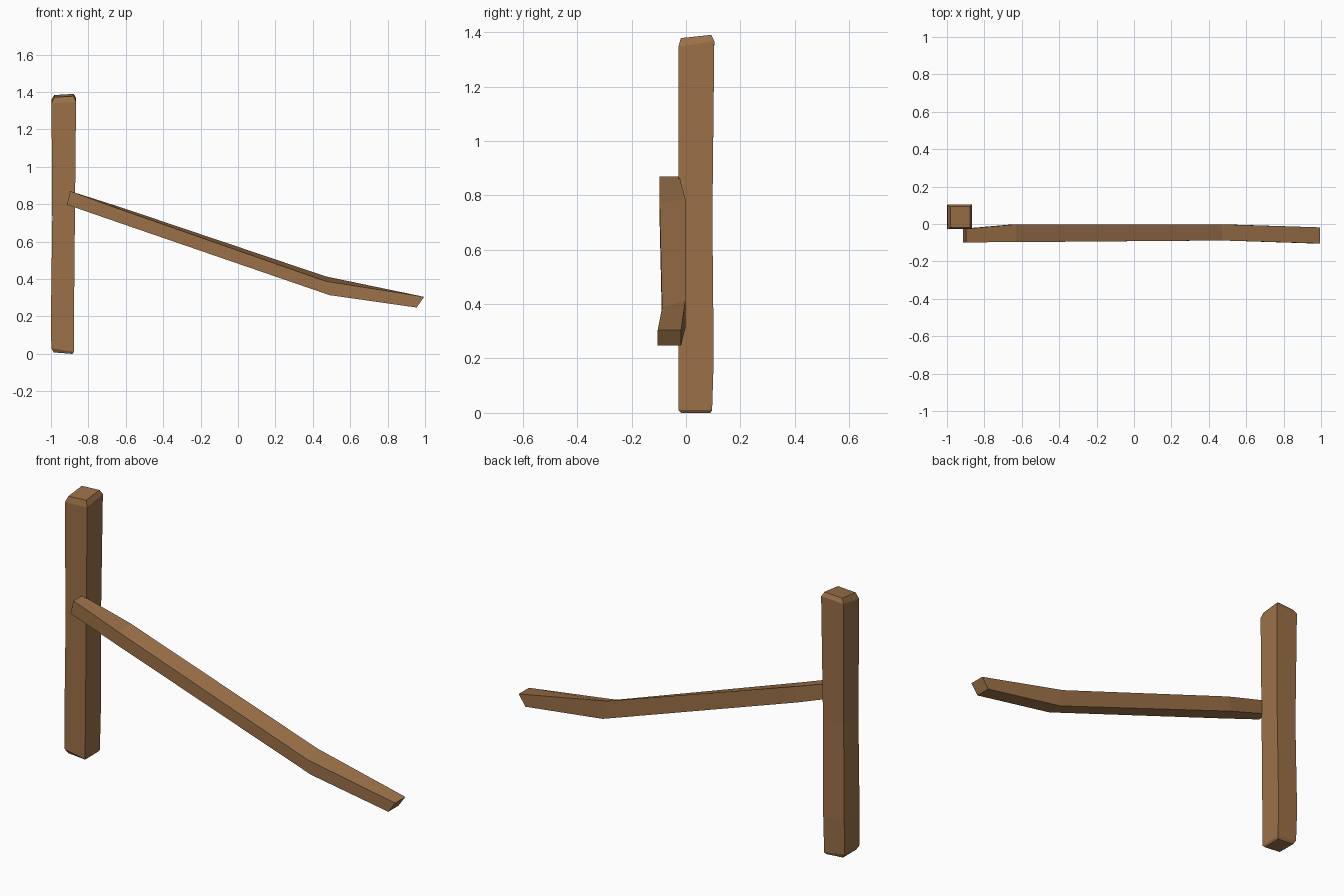
import bpy, bmesh

if "Cube" in bpy.data.objects:
    bpy.data.objects.remove(bpy.data.objects["Cube"])

wood = bpy.data.materials.new("brown wood")
wood.diffuse_color = (0.33, 0.165, 0.066, 1)
wood.use_nodes = True
wood.node_tree.nodes["Principled BSDF"].inputs["Base Color"].default_value = wood.diffuse_color


def loft(name, rings):
    """Skin a list of four-cornered rings and cap both ends."""
    bm = bmesh.new()
    loops = [[bm.verts.new(p) for p in ring] for ring in rings]
    for a, b in zip(loops, loops[1:]):
        for i in range(4):
            j = (i + 1) % 4
            bm.faces.new((a[i], a[j], b[j], b[i]))
    bm.faces.new(loops[0])
    bm.faces.new(loops[-1])
    bmesh.ops.recalc_face_normals(bm, faces=bm.faces)
    mesh = bpy.data.meshes.new(name)
    bm.to_mesh(mesh)
    bm.free()
    mesh.materials.append(wood)
    obj = bpy.data.objects.new(name, mesh)
    bpy.context.collection.objects.link(obj)
    return obj


def post_ring(x0, x1, y0, y1, z, dx=0.0, dy=0.0):
    """Level or tilted ring: dx and dy are the rise across x and y."""
    return [(x0, y0, z), (x1, y0, z + dx), (x1, y1, z + dx + dy), (x0, y1, z + dy)]


# Upright post, rough hewn with bevelled ends
loft("post", [
    post_ring(-0.985, -0.885, -0.018, 0.09, 0.008, -0.008),
    post_ring(-0.998, -0.878, -0.028, 0.096, 0.03, -0.02),
    post_ring(-1.0, -0.877, -0.027, 0.102, 0.2),
    post_ring(-0.993, -0.872, -0.027, 0.097, 0.72),
    post_ring(-0.997, -0.866, -0.028, 0.104, 1.34, 0.006, 0.022),
    post_ring(-0.982, -0.878, -0.019, 0.093, 1.372, 0.006, 0.012),
])


def rail_ring(y0, y1, bottom, top, back_rise):
    """Ring from the front bottom and front top points (x, z)."""
    (xb, zb), (xt, zt) = bottom, top
    return [(xb, y0, zb), (xb, y1, zb), (xt, y1, zt + back_rise), (xt, y0, zt)]


# Fallen rail, fixed to the front of the post and bent near its free end
loft("sloping_rail", [
    rail_ring(-0.098, -0.025, (-0.915, 0.798), (-0.897, 0.87), 0.0),
    rail_ring(-0.097, -0.002, (-0.65, 0.706), (-0.63, 0.773), 0.012),
    rail_ring(-0.088, -0.002, (0.49, 0.314), (0.47, 0.388), 0.026),
    rail_ring(-0.104, -0.018, (0.955, 0.248), (0.995, 0.305), 0.0),
])
